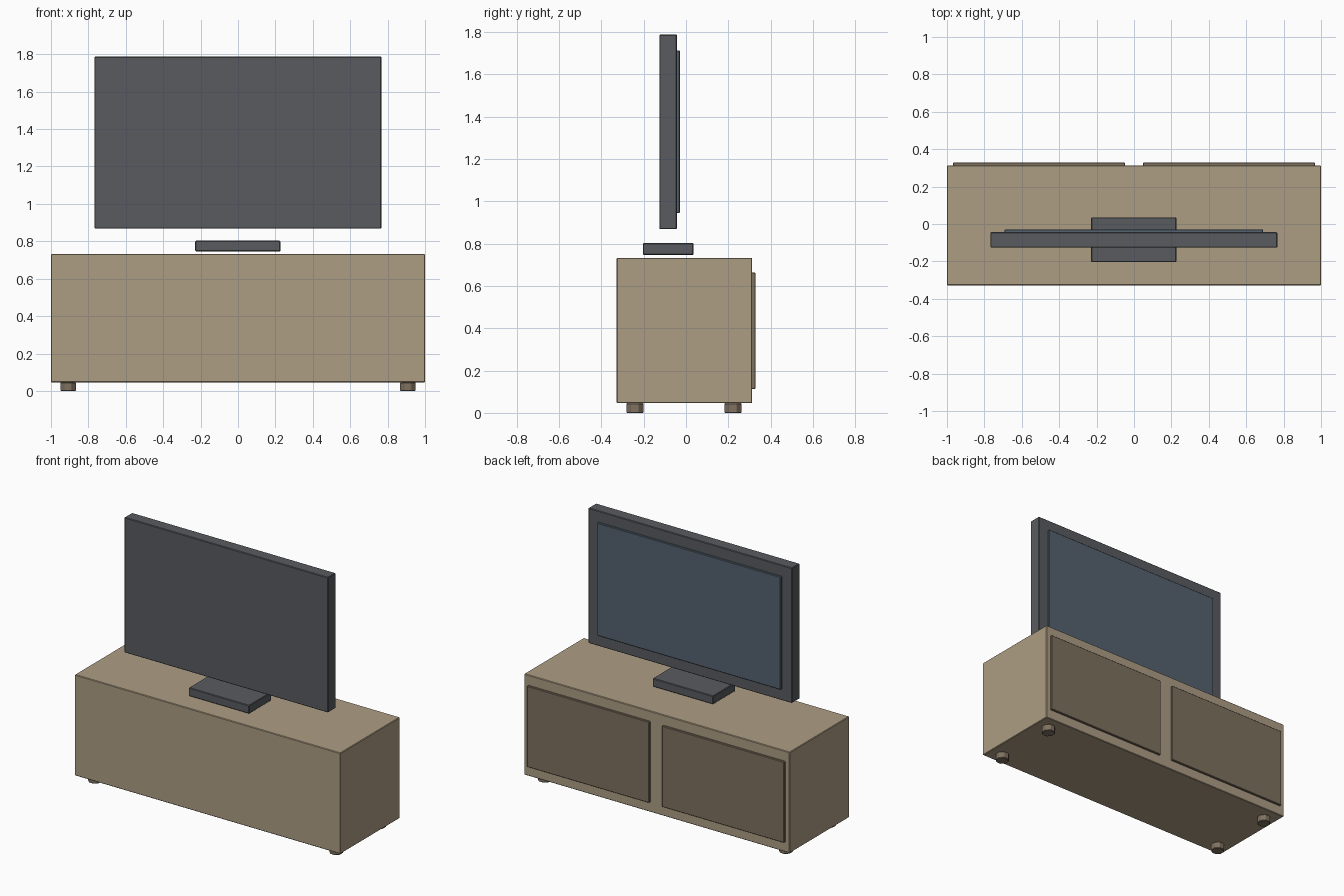
import bpy, math

if "Cube" in bpy.data.objects:
    bpy.data.objects.remove(bpy.data.objects["Cube"])


def mat(name, rgb):
    m = bpy.data.materials.new(name)
    m.diffuse_color = (*rgb, 1)
    m.use_nodes = True
    m.node_tree.nodes["Principled BSDF"].inputs["Base Color"].default_value = m.diffuse_color
    return m


wood = mat("light_wood", (0.42, 0.34, 0.23))
door_wood = mat("dark_wood", (0.21, 0.165, 0.115))
casing = mat("dark_casing", (0.10, 0.105, 0.115))
glass = mat("screen_glass", (0.09, 0.125, 0.16))


def finish(ob, name, material, bevel):
    ob.name = name
    ob.data.materials.append(material)
    b = ob.modifiers.new("bevel", 'BEVEL')
    b.width = bevel
    b.segments = 1
    return ob


def box(name, x, y, z, material, bevel=0.004):
    """Bevelled box from (min, max) ranges."""
    bpy.ops.mesh.primitive_cube_add(size=1, location=[sum(r) / 2 for r in (x, y, z)])
    ob = bpy.context.object
    ob.scale = [r[1] - r[0] for r in (x, y, z)]
    bpy.ops.object.transform_apply(location=False, rotation=False, scale=True)
    return finish(ob, name, material, bevel)


# Cabinet body
box("cabinet", (-1, 1), (-0.328, 0.313), (0.046, 0.733), wood)

for side, s in (("left", -1), ("right", 1)):
    # Door panels
    box(f"door_{side}", sorted((s * 0.048, s * 0.968)), (0.30, 0.328), (0.113, 0.664), door_wood, 0.003)
    # Short octagonal feet
    for end, y in (("front", -0.241), ("back", 0.222)):
        bpy.ops.mesh.primitive_cylinder_add(vertices=8, radius=0.044, depth=0.046,
                                            location=(s * 0.908, y, 0.023),
                                            rotation=(0, 0, math.pi / 8))
        finish(bpy.context.object, f"foot_{end}_{side}", door_wood, 0.003)

# Television: stand base, casing and screen
box("stand_base", (-0.229, 0.227), (-0.204, 0.035), (0.746, 0.803), casing)
box("tv_casing", (-0.768, 0.766), (-0.126, -0.043), (0.868, 1.788), casing)
box("tv_screen", (-0.692, 0.69), (-0.055, -0.029), (0.945, 1.712), glass, 0.003)
